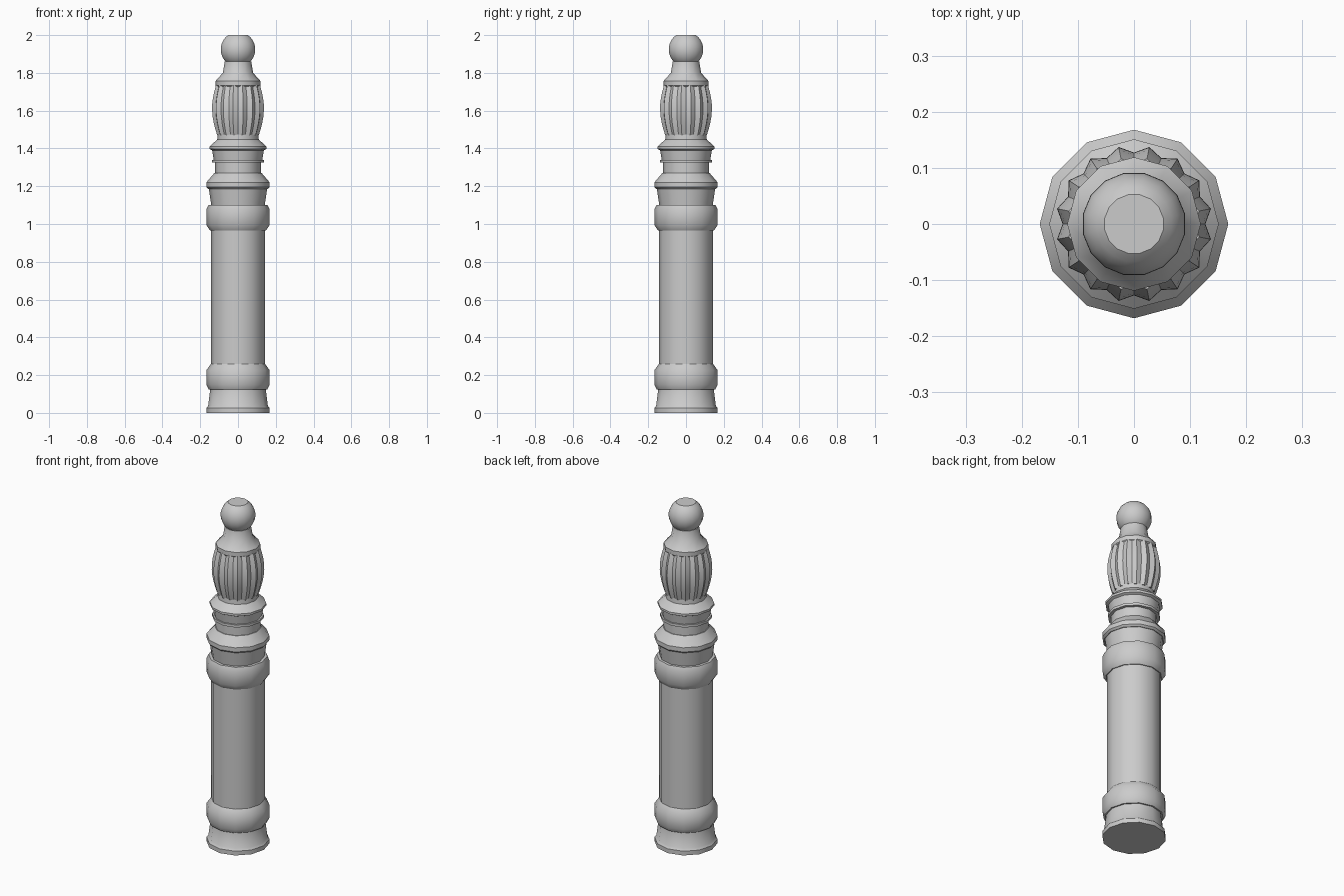
import bpy, bmesh, math

cube = bpy.data.objects.get("Cube")
if cube:
    bpy.data.objects.remove(cube)

stone = bpy.data.materials.new("grey_metal")
stone.use_nodes = True
grey = (0.6, 0.6, 0.6, 1)
stone.diffuse_color = grey
stone.node_tree.nodes["Principled BSDF"].inputs["Base Color"].default_value = grey


def lathe(name, profile, sides, turn=0, flute=0, smooth=35):
    """Revolve (radius, z) points; flute pulls every other vertex inwards."""
    bm = bmesh.new()
    rings = []
    for r, z in profile:
        ring = []
        for i in range(sides):
            a = math.tau * i / sides + turn
            rr = r * (1 - flute * (i % 2))
            ring.append(bm.verts.new((rr * math.cos(a), rr * math.sin(a), z)))
        rings.append(ring)
    for low, high in zip(rings, rings[1:]):
        for i in range(sides):
            j = (i + 1) % sides
            bm.faces.new((low[i], low[j], high[j], high[i]))
    bm.faces.new(rings[0][::-1])
    bm.faces.new(rings[-1])
    mesh = bpy.data.meshes.new(name)
    bm.to_mesh(mesh)
    bm.free()
    mesh.materials.append(stone)
    obj = bpy.data.objects.new(name, mesh)
    bpy.context.collection.objects.link(obj)
    bpy.ops.object.select_all(action='DESELECT')
    obj.select_set(True)
    bpy.context.view_layer.objects.active = obj
    bpy.ops.object.shade_smooth_by_angle(angle=math.radians(smooth))
    return obj


# Foot, lower band, shaft and upper band
lathe("base", [(.168, 0), (.168, .025), (.158, .037), (.147, .125)], 12)
lathe("lower_band", [(.155, .125), (.168, .15), (.168, .225), (.143, .26)], 12)
lathe("shaft", [(.143, .24), (.143, .99)], 12)
lathe("upper_band", [(.148, .965), (.168, .995), (.168, 1.075), (.157, 1.1)], 12)

# Flared neck, wide ring and capital
lathe("neck", [(.14, 1.09), (.155, 1.19)], 12)
lathe("wide_ring", [(.158, 1.185), (.168, 1.195), (.168, 1.22), (.125, 1.27)], 12)
lathe("collar", [(.121, 1.25), (.121, 1.33)], 12)
lathe("thin_ring", [(.138, 1.325), (.138, 1.34)], 12)
lathe("capital", [(.128, 1.335), (.137, 1.39), (.151, 1.397), (.151, 1.41),
                  (.11, 1.447), (.108, 1.475)], 12)

# Fluted bulb: a barrel curve with alternating ridges and grooves
barrel = []
for k in range(9):
    t = k / 8
    barrel.append((.106 + .034 * math.sin(math.pi * (.06 + .82 * t)), 1.47 + .265 * t))
lathe("fluted_bulb", barrel, 32, math.radians(11.25), flute=.09, smooth=20)

# Cap under the finial
lathe("cap", [(.112, 1.725), (.119, 1.732), (.119, 1.757), (.08, 1.8), (.07, 1.86)], 12)

# Ball finial with a flat top
ball = []
for k in range(11):
    a = math.radians(-62 + 117 * k / 10)
    ball.append((.093 * math.cos(a), 1.924 + .093 * math.sin(a)))
lathe("ball_finial", ball, 16, math.radians(11.25))
